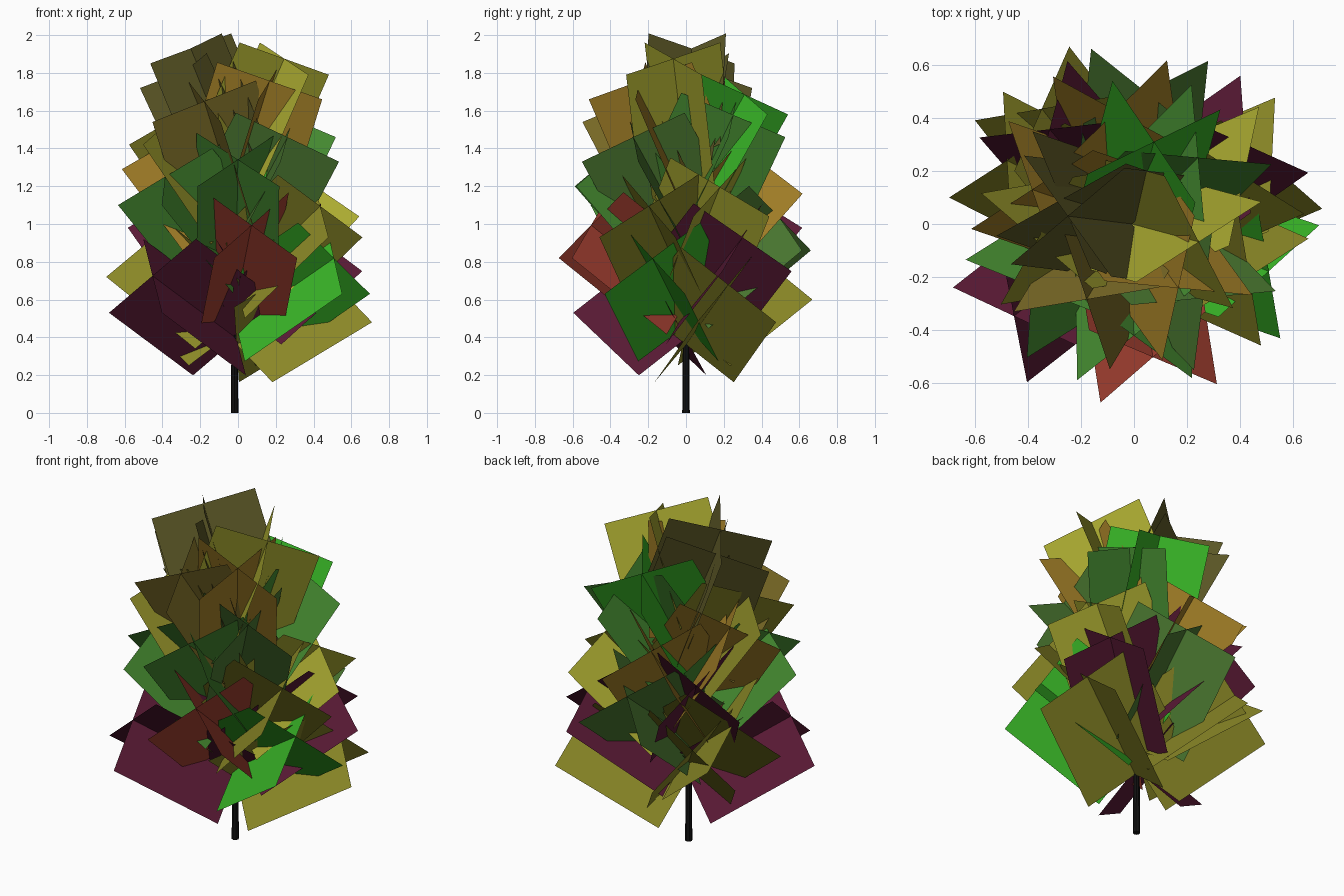
import bpy, bmesh
from math import radians, sin, cos
from mathutils import Vector

if "Cube" in bpy.data.objects:
    bpy.data.objects.remove(bpy.data.objects["Cube"])

COLORS = {
    "olive": (0.26, 0.25, 0.02), "maroon": (0.10, 0.01, 0.035), "green": (0.06, 0.26, 0.03),
    "lime": (0.04, 0.46, 0.02), "red": (0.36, 0.05, 0.03), "dark": (0.11, 0.10, 0.02),
    "forest": (0.07, 0.19, 0.03), "yellow": (0.40, 0.40, 0.03), "orange": (0.36, 0.21, 0.02),
    "brown": (0.20, 0.15, 0.02), "bark": (0.005, 0.005, 0.005)}


def material(name):
    m = bpy.data.materials.get(name)
    if not m:
        m = bpy.data.materials.new(name)
        m.diffuse_color = (*COLORS[name], 1)
        m.use_nodes = True
        m.node_tree.nodes["Principled BSDF"].inputs["Base Color"].default_value = m.diffuse_color
    return m


def add_object(name, bm, color):
    mesh = bpy.data.meshes.new(name)
    bm.to_mesh(mesh)
    bm.free()
    mesh.materials.append(material(color))
    ob = bpy.data.objects.new(name, mesh)
    bpy.context.collection.objects.link(ob)


# Leaf spray: two square cards crossed in an X around an axis rising from the trunk
def leaf_spray(name, low_z, azimuth, color):
    rise = low_z - 0.48
    length, half = 0.655 - 0.015 * rise, 0.322 - 0.022 * rise
    e = radians(29 + 28 * rise)                 # steeper towards the top
    a = radians(azimuth)
    out = Vector((cos(a), sin(a), 0))
    side = Vector((-sin(a), cos(a), 0))
    axis = out * cos(e) + Vector((0, 0, sin(e)))
    up = -out * sin(e) + Vector((0, 0, cos(e)))
    k = half * 0.7071
    base = Vector((-0.008, 0, low_z - length * sin(e) + k * cos(e)))
    bm = bmesh.new()
    for s in (1, -1):
        w = (side * s + up) * k
        tip = base + axis * length
        bm.faces.new([bm.verts.new(p) for p in (base - w, base + w, tip + w, tip - w)])
    add_object(name, bm, color)


# Sprays from bottom to top: height of the lower outer corners, heading, colour
SPRAYS = [
    (0.48, 23, "olive"), (0.53, 218, "maroon"), (0.60, 128, "olive"), (0.63, 341, "lime"),
    (0.72, 153, "olive"), (0.75, 35, "maroon"), (0.82, 279, "red"), (0.86, 84, "forest"),
    (0.93, 336, "olive"), (0.98, 131, "maroon"), (1.04, 23, "yellow"), (1.10, 212, "green"),
    (1.16, 98, "orange"), (1.20, 271, "green"), (1.29, 161, "orange"), (1.33, 314, "forest"),
    (1.42, 190, "olive"), (1.46, 45, "green"), (1.54, 239, "brown"), (1.58, 75, "lime"),
    (1.66, 306, "orange"), (1.72, 161, "dark"), (1.79, 345, "yellow"), (1.85, 173, "dark")]
for i, (z, az, col) in enumerate(SPRAYS):
    leaf_spray(f"leaf_spray_{i + 1:02d}", z, az, col)

# Trunk: slim tapered post running up inside the leaves
bm = bmesh.new()
bmesh.ops.create_cone(bm, cap_ends=True, segments=8, radius1=0.02, radius2=0.008, depth=1.35)
bmesh.ops.translate(bm, verts=bm.verts, vec=(-0.018, 0, 0.675))
add_object("trunk", bm, "bark")
